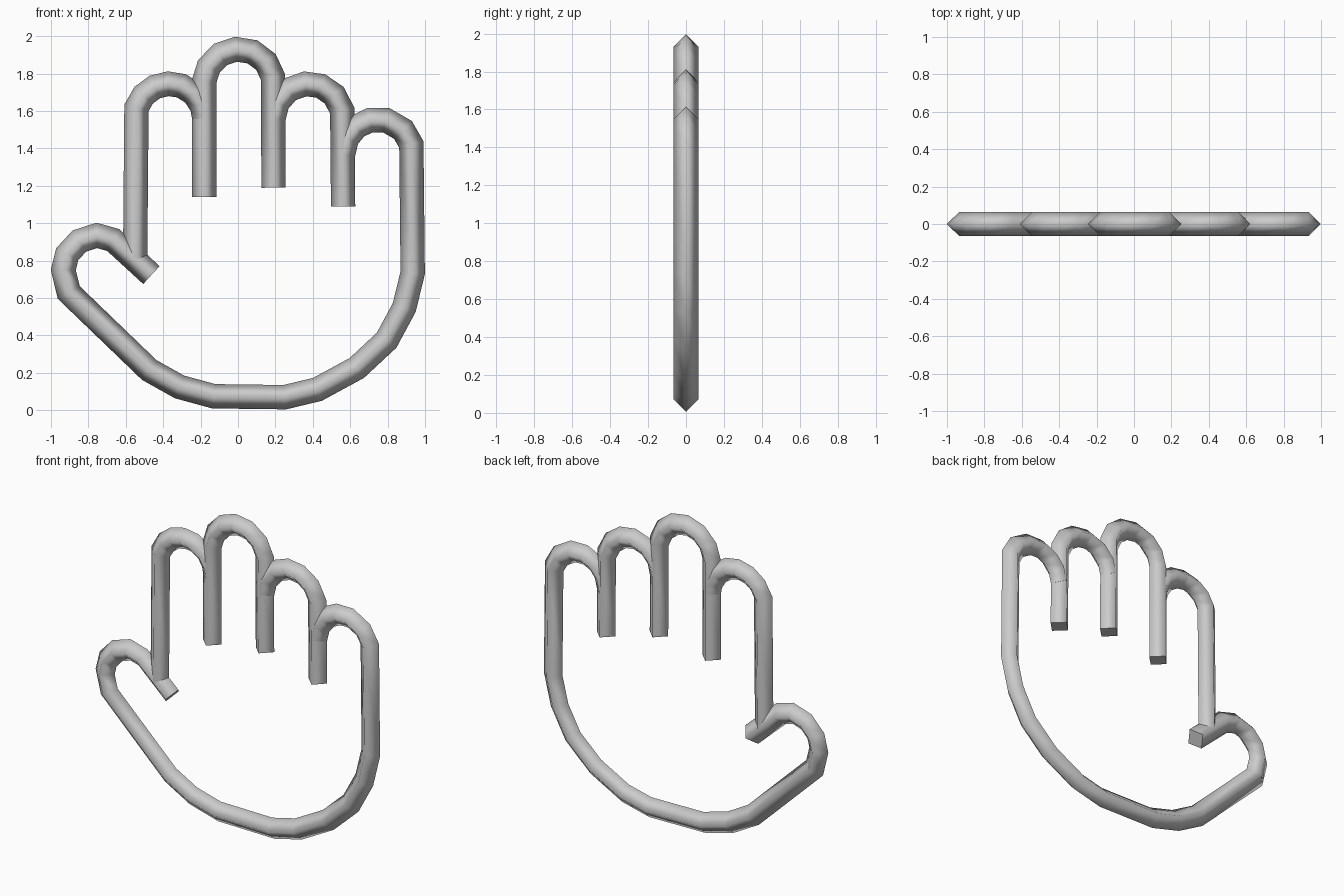
import bpy, bmesh, math
from mathutils import Vector

if "Cube" in bpy.data.objects:
    bpy.data.objects.remove(bpy.data.objects["Cube"])

RADIUS = 0.065

grey = bpy.data.materials.new("light grey")
grey.diffuse_color = (0.6, 0.6, 0.6, 1)
grey.use_nodes = True
grey.node_tree.nodes["Principled BSDF"].inputs["Base Color"].default_value = grey.diffuse_color


def tube(name, path):
    """Sweep a four-sided diamond section along an x-z path, with mitred bends and flat caps."""
    pts = [Vector((x, 0, z)) for x, z in path]
    bm = bmesh.new()
    rings = []
    for i, p in enumerate(pts):
        into = (p - pts[i - 1]).normalized() if i else (pts[1] - p).normalized()
        out = (pts[i + 1] - p).normalized() if i < len(pts) - 1 else into
        tangent = (into + out).normalized()
        side = Vector((-tangent.z, 0, tangent.x)) * RADIUS / tangent.dot(into)
        depth = Vector((0, RADIUS, 0))
        rings.append([bm.verts.new(p + o) for o in (side, depth, -side, -depth)])
    for a, b in zip(rings, rings[1:]):
        for k in range(4):
            n = (k + 1) % 4
            bm.faces.new((a[k], a[n], b[n], b[k])).smooth = True
    bm.faces.new(rings[0])
    bm.faces.new(rings[-1])
    bmesh.ops.recalc_face_normals(bm, faces=bm.faces)
    mesh = bpy.data.meshes.new(name)
    bm.to_mesh(mesh)
    bm.free()
    mesh.materials.append(grey)
    obj = bpy.data.objects.new(name, mesh)
    bpy.context.collection.objects.link(obj)


def fingertip(cx, cz, angles, r=0.186):
    """Points of a rounded fingertip, from its left side to its right side."""
    return [(cx + r * math.cos(math.radians(a)), cz + r * math.sin(math.radians(a)))
            for a in angles]


# Index finger: long outer side, tip, ending inside the middle finger
tube("index_finger", [(-0.55, 0.80)]
     + fingertip(-0.366, 1.56, (162, 138, 115, 92, 70, 45, 20, 0)))

# Middle finger: two long straight sides
tube("middle_finger", [(-0.18, 1.14)]
     + fingertip(0.005, 1.745, (175, 150, 122, 95, 67, 39, 11)) + [(0.19, 1.19)])

# Ring finger: starts inside the middle finger
tube("ring_finger",
     fingertip(0.376, 1.56, (180, 153, 124, 95, 69, 42, 13)) + [(0.562, 1.09)])

# Little finger, palm edge and thumb in one continuous tube
palm = [(0.934, 0.735), (0.889, 0.55), (0.795, 0.375), (0.635, 0.226), (0.425, 0.112),
        (0.25, 0.07), (-0.13, 0.075), (-0.313, 0.125), (-0.474, 0.215)]
thumb = [(-0.905, 0.63), (-0.934, 0.75), (-0.913, 0.835), (-0.848, 0.905),
         (-0.755, 0.935), (-0.667, 0.91), (-0.463, 0.723)]
tube("little_finger_palm_and_thumb",
     fingertip(0.748, 1.37, (180, 153, 128, 103, 76, 44, 16)) + palm + thumb)
